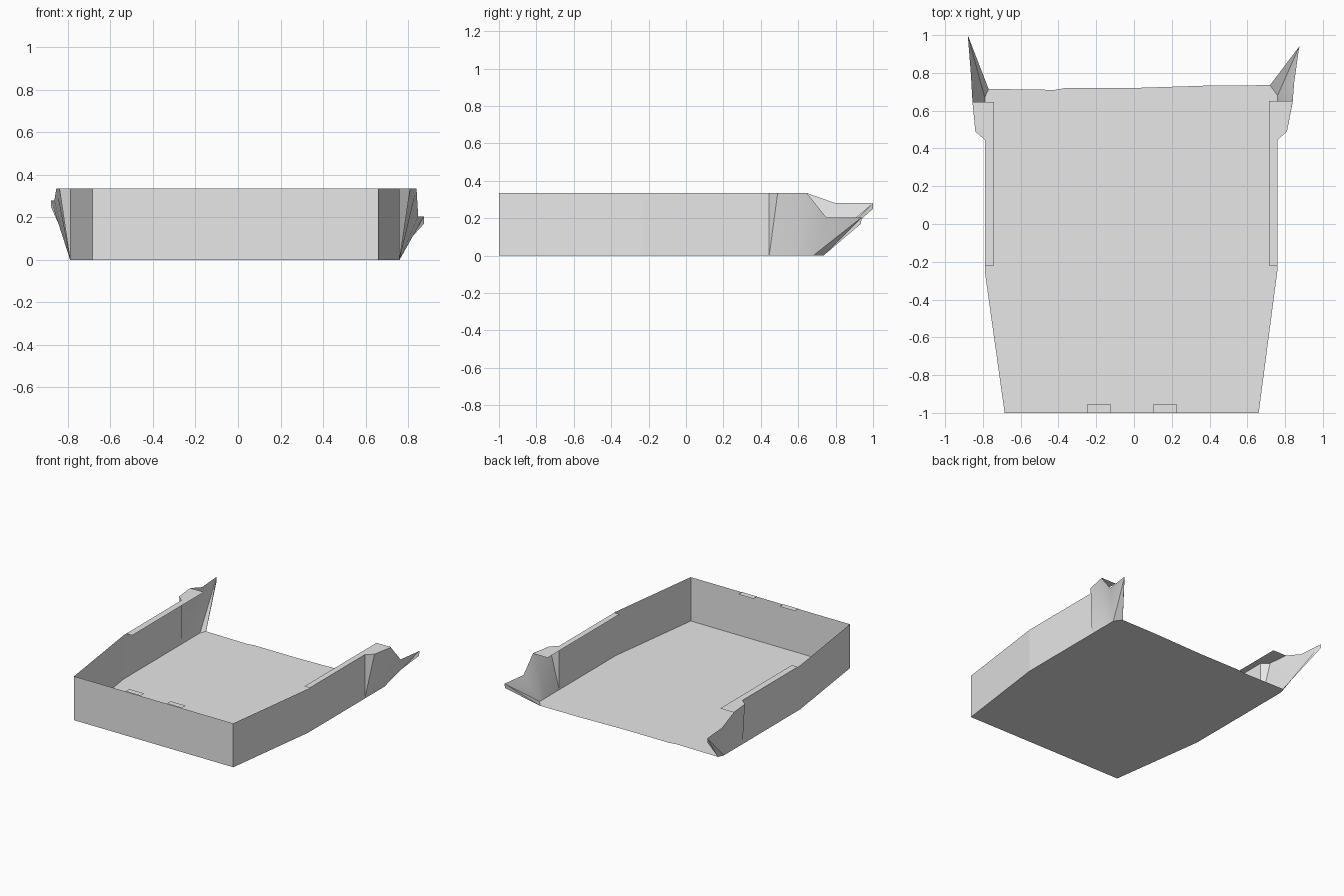
import bpy
import bmesh
import math
from mathutils import Vector

cube = bpy.data.objects.get("Cube")
if cube:
    bpy.data.objects.remove(cube, do_unlink=True)

H = 0.335  # wall height

grey = bpy.data.materials.new("plain grey")
grey.use_nodes = True
grey.diffuse_color = (0.8, 0.8, 0.8, 1)
grey.node_tree.nodes["Principled BSDF"].inputs["Base Color"].default_value = (0.8, 0.8, 0.8, 1)


def finish(name, bm):
    mesh = bpy.data.meshes.new(name)
    bm.to_mesh(mesh)
    bm.free()
    mesh.materials.append(grey)
    obj = bpy.data.objects.new(name, mesh)
    bpy.context.collection.objects.link(obj)
    return obj


def plate(name, outline, z):
    """Flat sheet from a plan outline."""
    bm = bmesh.new()
    face = bm.faces.new([bm.verts.new((x, y, z)) for x, y in outline])
    face.normal_update()
    if face.normal.z < 0:
        face.normal_flip()
    return finish(name, bm)


def sheet(name, low, high, flip=False):
    """Triangulated sheet between a lower and an upper edge."""
    bm = bmesh.new()
    lo = [bm.verts.new(p) for p in low]
    hi = [bm.verts.new(p) for p in high]
    for i in range(len(lo) - 1):
        quad = [lo[i], lo[i + 1], hi[i + 1], hi[i]]
        for tri in (quad[:2] + quad[3:], quad[1:]):
            a, b, c = (v.co for v in tri)
            if (b - a).cross(c - a).length > 1e-7:
                bm.faces.new(tri[::-1] if flip else tri)
    bmesh.ops.remove_doubles(bm, verts=bm.verts[:], dist=1e-5)
    return finish(name, bm)


# Floor with a slightly uneven rear edge
front_l, front_r = (0.66, -1), (-0.685, -1)
plate("floor", [front_r, front_l, (0.76, -0.24), (0.76, 0.68), (0.72, 0.735),
                (0.4, 0.733), (0, 0.72), (-0.36, 0.72), (-0.42, 0.71),
                (-0.77, 0.715), (-0.79, 0.67), (-0.79, -0.25)], 0)

# Upright walls
for name, plan in (("front_wall", [front_r, front_l]),
                   ("left_wall", [front_l, (0.76, -0.24), (0.76, 0.445)]),
                   ("right_wall", [(-0.79, 0.445), (-0.79, -0.25), front_r])):
    sheet(name, [(x, y, 0) for x, y in plan], [(x, y, H) for x, y in plan])

# Flared rear wings: lower edge on the floor, upper edge stepping down to a tip
wings = {
    "left_wing": (
        [(0.76, 0.445), (0.76, 0.445), (0.76, 0.6), (0.76, 0.68), (0.76, 0.68), (0.72, 0.735)],
        [(0.76, 0.445, H), (0.81, 0.49, H), (0.84, 0.645, H),
         (0.848, 0.75, 0.205), (0.875, 0.94, 0.205), (0.875, 0.935, 0.17)]),
    "right_wing": (
        [(-0.79, 0.445), (-0.79, 0.445), (-0.79, 0.6), (-0.79, 0.67), (-0.79, 0.67), (-0.77, 0.715)],
        [(-0.79, 0.445, H), (-0.84, 0.49, H), (-0.855, 0.645, H),
         (-0.864, 0.8, 0.28), (-0.88, 1, 0.28), (-0.88, 1, 0.25)]),
}
for name, (low, high) in wings.items():
    obj = sheet(name, [(x, y, 0) for x, y in low], high, flip=name == "right_wing")
    bpy.ops.object.select_all(action="DESELECT")
    obj.select_set(True)
    bpy.context.view_layer.objects.active = obj
    bpy.ops.object.shade_smooth_by_angle(angle=math.radians(25))

# Ledges along the side wall tops, widening over the wings
plate("left_ledge", [(0.715, -0.22), (0.76, -0.22), (0.76, 0.445), (0.81, 0.49),
                     (0.84, 0.65), (0.715, 0.65)], H)
plate("right_ledge", [(-0.74, -0.22), (-0.79, -0.22), (-0.79, 0.445), (-0.84, 0.49),
                      (-0.855, 0.645), (-0.74, 0.645)], H)

# Small tabs on the front wall top
for name, x in (("left_tab", 0.1), ("right_tab", -0.25)):
    plate(name, [(x, -1), (x + 0.127, -1), (x + 0.127, -0.955), (x, -0.955)], H + 0.002)
